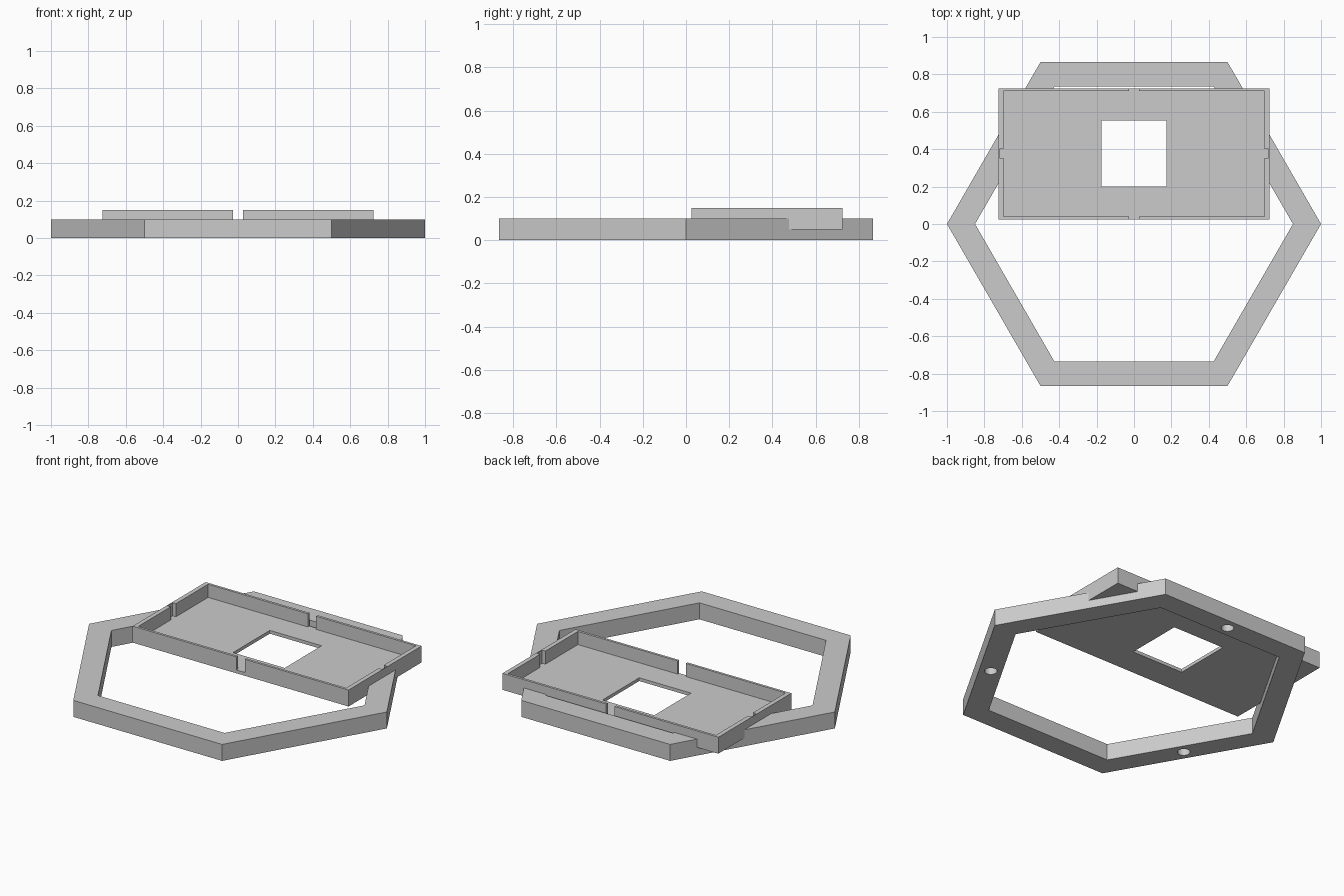
import bpy
import bmesh
from math import radians, cos, sin
from mathutils import Matrix, Vector

if "Cube" in bpy.data.objects:
    bpy.data.objects.remove(bpy.data.objects["Cube"], do_unlink=True)

grey = bpy.data.materials.new("plain_grey")
grey.use_nodes = True
grey.diffuse_color = (0.6, 0.6, 0.6, 1)
grey.node_tree.nodes["Principled BSDF"].inputs["Base Color"].default_value = (0.6, 0.6, 0.6, 1)


def finish(name, bm):
    """Turn a bmesh into a named grey object."""
    mesh = bpy.data.meshes.new(name)
    bm.to_mesh(mesh)
    bm.free()
    obj = bpy.data.objects.new(name, mesh)
    bpy.context.collection.objects.link(obj)
    mesh.materials.append(grey)
    return obj


def box(name, x, y0, y1, z0, z1):
    """Box symmetric in x with half width x."""
    bm = bmesh.new()
    size = Vector((2 * x, y1 - y0, z1 - z0))
    centre = Vector((0, (y0 + y1) / 2, (z0 + z1) / 2))
    bmesh.ops.create_cube(bm, size=1, matrix=Matrix.Translation(centre) @ Matrix.Diagonal(size).to_4x4())
    return finish(name, bm)


def prism(name, sides, radius, centre, z0, z1, turn=0):
    """Upright prism with a corner at the turn angle."""
    bm = bmesh.new()
    ring = []
    for i in range(sides):
        a = radians(turn + 360 * i / sides)
        ring.append(bm.verts.new((centre[0] + radius * cos(a), centre[1] + radius * sin(a), z0)))
    base = bm.faces.new(ring)
    top = bmesh.ops.extrude_face_region(bm, geom=[base])["geom"]
    bmesh.ops.translate(bm, vec=(0, 0, z1 - z0), verts=[v for v in top if isinstance(v, bmesh.types.BMVert)])
    bmesh.ops.recalc_face_normals(bm, faces=bm.faces)
    return finish(name, bm)


def cut(target, cutter):
    """Subtract the cutter and discard it."""
    cutter.hide_render = True
    mod = target.modifiers.new("cut", "BOOLEAN")
    mod.operation = "DIFFERENCE"
    mod.solver = "EXACT"
    mod.object = cutter
    bpy.context.view_layer.objects.active = target
    bpy.ops.object.modifier_apply(modifier=mod.name)
    bpy.data.objects.remove(cutter, do_unlink=True)


# Hexagonal frame with a seat for the tray
frame = prism("hexagonal_frame", 6, 1.0, (0, 0), 0, 0.1)
cut(frame, prism("opening_cutter", 6, 0.85, (0, 0), -0.1, 0.2))
cut(frame, box("seat_cutter", 0.725, 0.025, 0.725, 0.05, 0.3))

# Blind round sockets under every second side
for angle in (90, 210, 330):
    a = radians(angle)
    cut(frame, prism("socket_cutter", 32, 0.035, (0.8 * cos(a), 0.8 * sin(a)), -0.1, 0.08))

# Shallow rectangular tray
tray = box("tray", 0.725, 0.025, 0.725, 0.05, 0.15)
cut(tray, box("interior_cutter", 0.698, 0.04, 0.71, 0.07, 0.3))

# Through slots in the long walls, grooves in the short walls
cut(tray, box("slot_cutter", 0.028, -0.1, 0.9, 0.07, 0.3))
cut(tray, box("groove_cutter", 0.72, 0.352, 0.402, 0.07, 0.3))

# Square window in the tray floor
cut(tray, box("window_cutter", 0.174, 0.2, 0.553, -0.1, 0.3))

# Smooth only the round socket walls
for obj in (frame, tray):
    bpy.ops.object.select_all(action="DESELECT")
    obj.select_set(True)
    bpy.context.view_layer.objects.active = obj
    bpy.ops.object.shade_smooth_by_angle(angle=radians(25))
